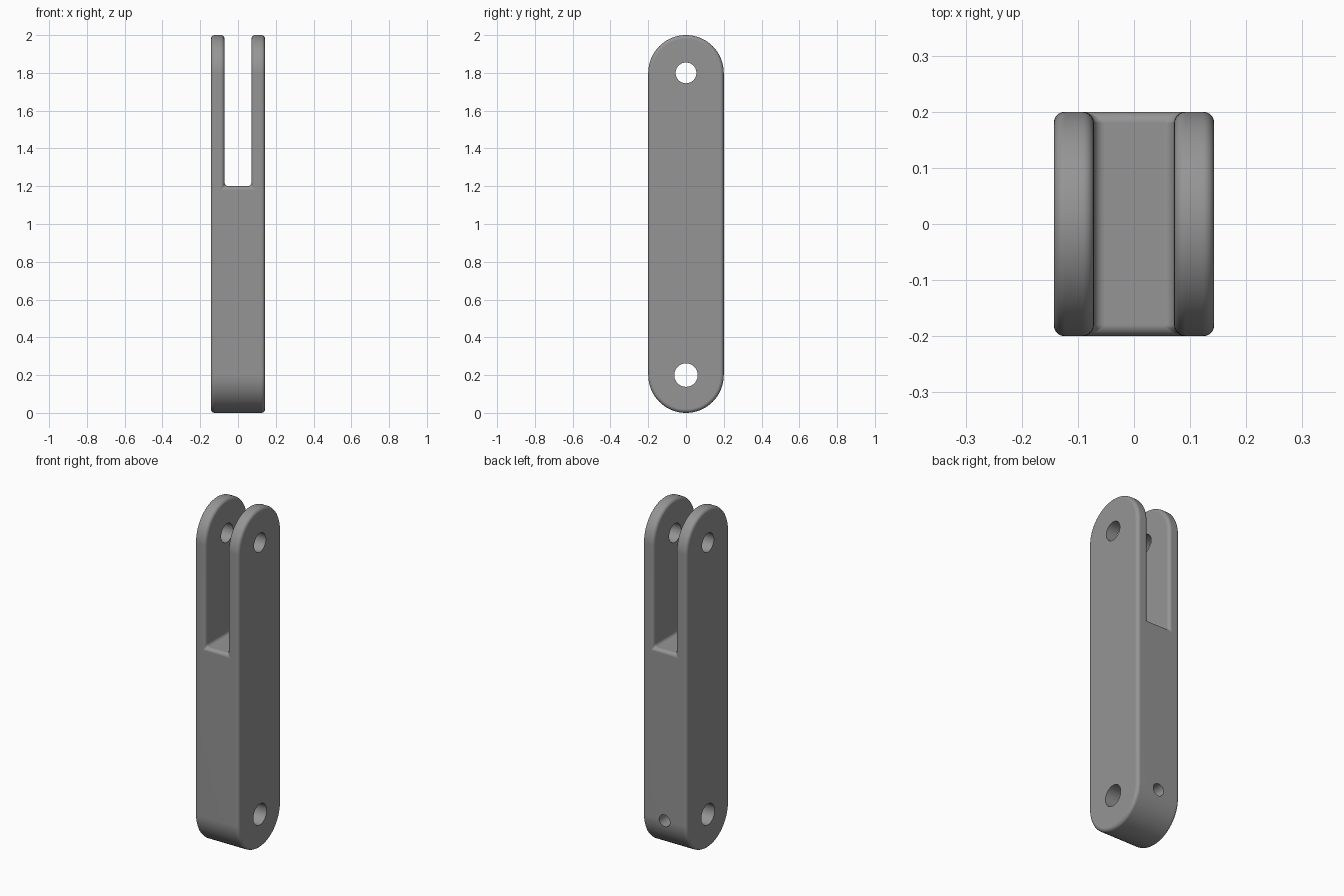
import bpy, bmesh, math

if "Cube" in bpy.data.objects:
    bpy.data.objects.remove(bpy.data.objects["Cube"])

HALF_W, R, LOW, HIGH = 0.143, 0.2, 0.2, 1.8   # half thickness, end radius, pivot heights

grey = bpy.data.materials.new("mid_grey")
grey.diffuse_color = (0.30, 0.30, 0.30, 1)
grey.use_nodes = True
grey.node_tree.nodes["Principled BSDF"].inputs["Base Color"].default_value = grey.diffuse_color


def cut(target, cutter):
    """Subtract the cutter from the target and remove it."""
    cutter.hide_render = True
    mod = target.modifiers.new("cut", 'BOOLEAN')
    mod.operation = 'DIFFERENCE'
    mod.solver = 'EXACT'
    mod.object = cutter
    apply(target, mod)
    bpy.data.objects.remove(cutter)


def apply(obj, mod):
    bpy.ops.object.select_all(action='DESELECT')
    bpy.context.view_layer.objects.active = obj
    obj.select_set(True)
    bpy.ops.object.modifier_apply(modifier=mod.name)


def drill(name, radius, depth, loc, rot):
    bpy.ops.mesh.primitive_cylinder_add(vertices=48, radius=radius, depth=depth,
                                        location=loc, rotation=rot)
    bpy.context.object.name = name
    return bpy.context.object


# Link body: round-ended profile extruded across x
N = 32
profile = [(R * math.cos(math.pi * i / N), HIGH + R * math.sin(math.pi * i / N)) for i in range(N + 1)]
profile += [(-R * math.cos(math.pi * i / N), LOW - R * math.sin(math.pi * i / N)) for i in range(N + 1)]
bm = bmesh.new()
face = bm.faces.new([bm.verts.new((-HALF_W, y, z)) for y, z in profile])
side = bmesh.ops.extrude_face_region(bm, geom=[face])
verts = [g for g in side["geom"] if isinstance(g, bmesh.types.BMVert)]
bmesh.ops.translate(bm, vec=(2 * HALF_W, 0, 0), verts=verts)
bmesh.ops.recalc_face_normals(bm, faces=bm.faces)
mesh = bpy.data.meshes.new("clevis_link")
bm.to_mesh(mesh)
bm.free()
link = bpy.data.objects.new("clevis_link", mesh)
bpy.context.collection.objects.link(link)
mesh.materials.append(grey)

# Fork slot between the two arms
bpy.ops.mesh.primitive_cube_add(size=1, location=(0, 0, 1.7))
slot = bpy.context.object
slot.name = "slot_cutter"
slot.scale = (0.143, 1, 1)
cut(link, slot)

# Rounded edges and slot corners
bevel = link.modifiers.new("rounding", 'BEVEL')
bevel.width = 0.02
bevel.segments = 5
bevel.limit_method = 'ANGLE'
bevel.angle_limit = math.radians(40)
bevel.use_clamp_overlap = False
apply(link, bevel)

# Pivot holes across both ends, and the small screw hole in the back
across = (0, math.pi / 2, 0)
cut(link, drill("upper_pin_hole", 0.055, 1, (0, 0, HIGH), across))
cut(link, drill("lower_pin_hole", 0.062, 1, (0, 0, LOW), across))
cut(link, drill("screw_hole", 0.035, 0.3, (0, 0.15, LOW), (math.pi / 2, 0, 0)))

# Smooth shading with sharp hole rims
bpy.ops.object.select_all(action='DESELECT')
bpy.context.view_layer.objects.active = link
link.select_set(True)
bpy.ops.object.shade_smooth_by_angle(angle=math.radians(35))
weighted = link.modifiers.new("weighted_normals", 'WEIGHTED_NORMAL')
weighted.keep_sharp = True
